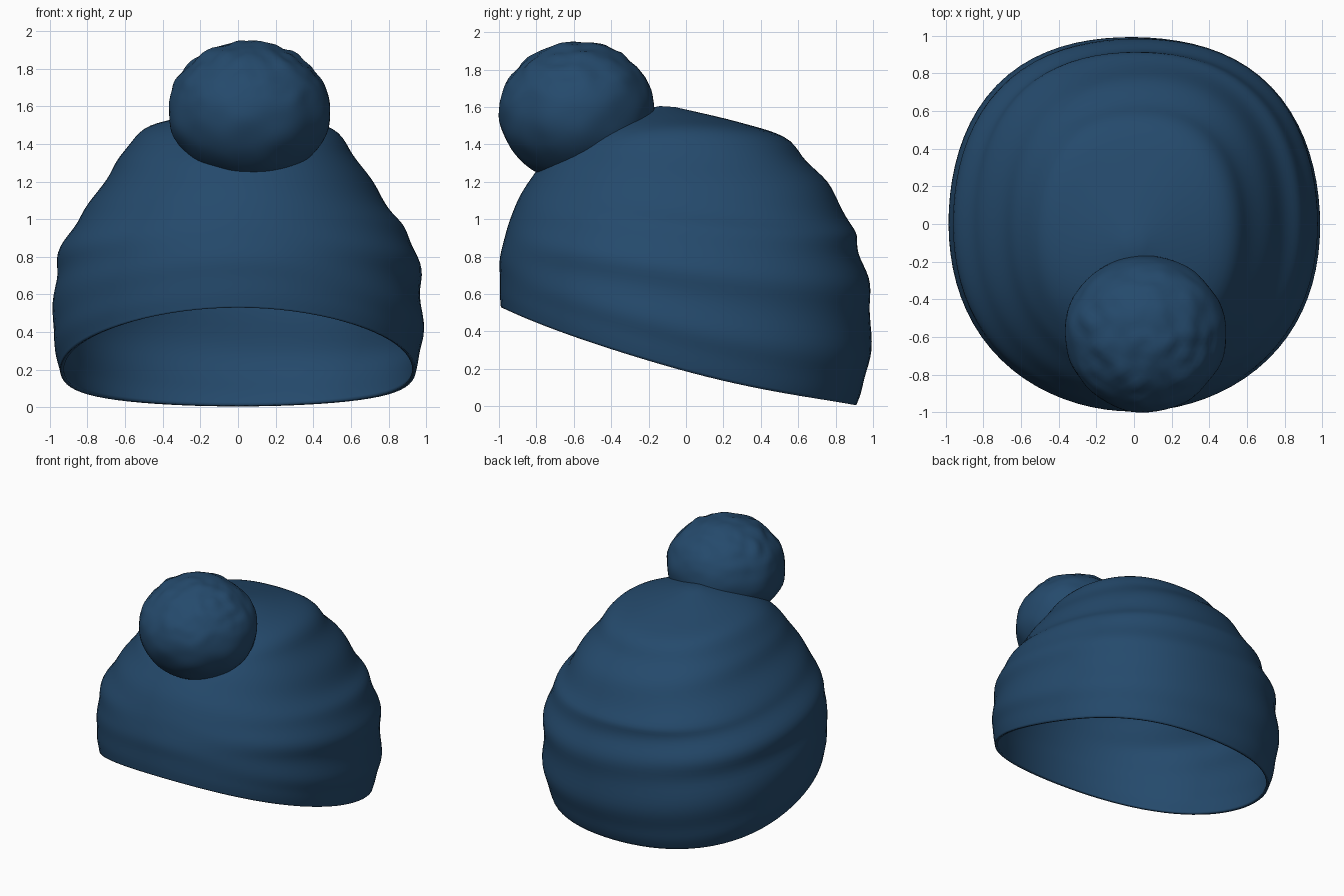
import bpy, bmesh, math
from mathutils import Vector, Matrix, noise

if "Cube" in bpy.data.objects:
    bpy.data.objects.remove(bpy.data.objects["Cube"])

blue = bpy.data.materials.new("blue_knit")
blue.diffuse_color = (0.018, 0.068, 0.15, 1)
blue.use_nodes = True
blue.node_tree.nodes["Principled BSDF"].inputs["Base Color"].default_value = blue.diffuse_color


def make_object(name, bm):
    bmesh.ops.recalc_face_normals(bm, faces=bm.faces)
    mesh = bpy.data.meshes.new(name)
    bm.to_mesh(mesh)
    bm.free()
    ob = bpy.data.objects.new(name, mesh)
    bpy.context.collection.objects.link(ob)
    mesh.materials.append(blue)
    mesh.shade_smooth()
    return ob


def catmull(a, b, c, d, t):
    return [0.5 * (2 * q + (r - p) * t + (2 * p - 5 * q + 4 * r - s) * t * t
                   + (3 * q - p - 3 * r + s) * t ** 3) for p, q, r, s in zip(a, b, c, d)]


# Hat rings: front y, front z, back y, back z, half width, side lift
RINGS = [
    (-0.99, 0.53, 0.91, 0.005, 0.945, -0.07),
    (-0.995, 0.60, 0.95, 0.12, 0.97, -0.05),
    (-0.995, 0.69, 0.985, 0.30, 0.985, -0.05),
    (-0.995, 0.79, 0.99, 0.54, 0.97, -0.03),
    (-0.97, 0.90, 0.96, 0.72, 0.96, -0.02),
    (-0.94, 1.00, 0.915, 0.87, 0.89, 0),
    (-0.89, 1.12, 0.88, 0.98, 0.81, 0),
    (-0.82, 1.23, 0.77, 1.17, 0.705, 0.01),
    (-0.74, 1.33, 0.65, 1.31, 0.61, 0.03),
    (-0.63, 1.42, 0.52, 1.44, 0.50, 0.05),
    (-0.46, 1.53, 0.28, 1.52, 0.29, 0.02),
    (-0.14, 1.605, -0.06, 1.60, 0.04, 0),
]
SEG, STEP = 80, 5
bm = bmesh.new()
loops = []
last = len(RINGS) - 1
for k in range(last * STEP + 1):
    i = min(k // STEP, last - 1)
    p = [RINGS[max(0, min(last, i + o))] for o in (-1, 0, 1, 2)]
    v = k / STEP
    yf, zf, yb, zb, w, lift = catmull(*p, v - i)
    loop = []
    for s in range(SEG):
        a = 2 * math.pi * s / SEG
        c, n = math.cos(a), math.sin(a)
        # slouchy spiral folds, fading at the brim, crown and front
        fade = min(1, v / 3) * min(1, (last - v) / 3)
        fold = 0.009 + 0.005 * c - 0.004 * c * c
        f = 1 + fade * fold * math.sin(3.6 * v + 1.6 * n + 0.8 * c)
        # fuller diagonals, most of all at the back
        f += (0.032 + 0.018 * c) * math.sin(2 * a) ** 2 * min(1, (last - v) / 2)
        x = w * n * f
        y = (yf + yb) / 2 + (yb - yf) / 2 * c * f
        z = (zf + zb) / 2 + (zb - zf) / 2 * c + lift * n * n
        loop.append(bm.verts.new((x, y, z)))
    loops.append(loop)
for lo, hi in zip(loops, loops[1:]):
    for s in range(SEG):
        t = (s + 1) % SEG
        bm.faces.new((lo[s], lo[t], hi[t], hi[s]))
bm.faces.new(loops[-1])
hat = make_object("hat_body", bm)
thick = hat.modifiers.new("thickness", 'SOLIDIFY')
thick.thickness = 0.02
thick.offset = -1

# Pompom: plump ball sitting forward on the crown, wrinkled on top
bm = bmesh.new()
bmesh.ops.create_icosphere(bm, subdivisions=5, radius=1)
for vert in bm.verts:
    d = vert.co.normalized()
    lump = 0.025 * noise.noise(d * 2.5) + 0.05 * max(0, d.z) * noise.noise(d * 5)
    vert.co = d * (1 + lump)
bm.transform(Matrix.Translation((0.06, -0.585, 1.575))
             @ Matrix.Rotation(math.radians(6), 4, 'X')
             @ Matrix.Diagonal((0.43, 0.415, 0.37, 1)))
make_object("pompom", bm)
